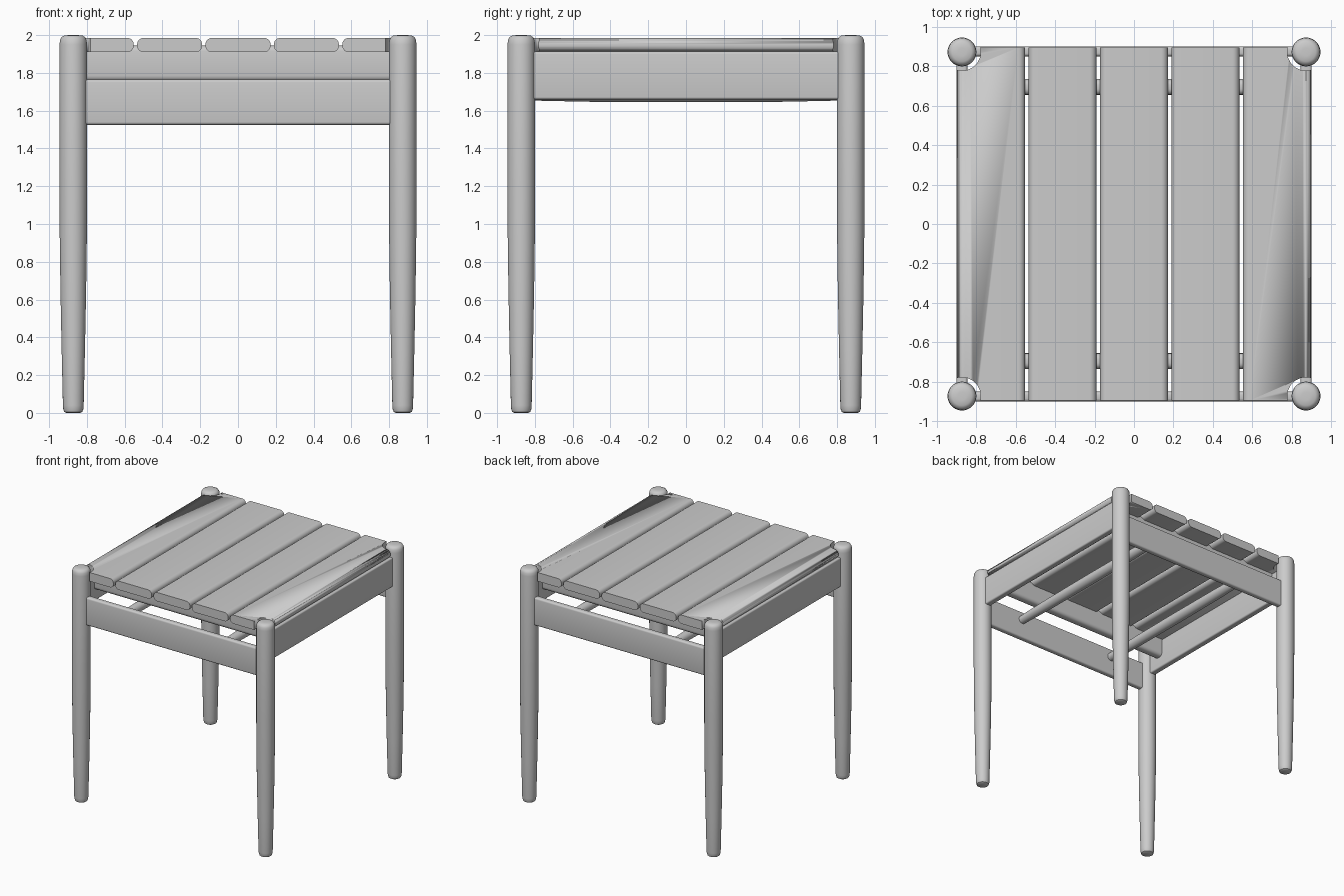
import bpy, bmesh, math
from mathutils import Matrix

if "Cube" in bpy.data.objects:
    bpy.data.objects.remove(bpy.data.objects["Cube"])

LEG = 0.872     # leg centre offset
PITCH = 0.362   # slat spacing


def finish(name, bm):
    bmesh.ops.recalc_face_normals(bm, faces=bm.faces)
    me = bpy.data.meshes.new(name)
    bm.to_mesh(me)
    bm.free()
    ob = bpy.data.objects.new(name, me)
    bpy.context.collection.objects.link(ob)
    bpy.context.view_layer.objects.active = ob
    bpy.ops.object.select_all(action='DESELECT')
    ob.select_set(True)
    bpy.ops.object.shade_smooth_by_angle(angle=math.radians(35))
    return ob


def bar(name, lo, hi, axis, radius, segs=4):
    """Box from lo to hi with the edges running along one axis rounded."""
    bm = bmesh.new()
    bmesh.ops.create_cube(bm, size=1)
    for v in bm.verts:
        v.co = [lo[i] + (v.co[i] + 0.5) * (hi[i] - lo[i]) for i in range(3)]
    edges = [e for e in bm.edges
             if abs((e.verts[0].co - e.verts[1].co)[axis]) > 1e-5]
    bmesh.ops.bevel(bm, geom=edges, offset=radius, segments=segs,
                    profile=0.5, affect='EDGES')
    return finish(name, bm)


def lathe(name, profile, matrix, sides=40):
    """Turn (radius, height) points around z, then place the result."""
    bm = bmesh.new()
    rings = [[bm.verts.new((r * math.cos(2 * math.pi * k / sides),
                            r * math.sin(2 * math.pi * k / sides), h))
              for k in range(sides)] for r, h in profile]
    for a, b in zip(rings, rings[1:]):
        for k in range(sides):
            n = (k + 1) % sides
            bm.faces.new((a[k], a[n], b[n], b[k]))
    bm.faces.new(rings[0][::-1])
    bm.faces.new(rings[-1])
    bm.transform(matrix)
    return finish(name, bm)


# Tapered round legs with softened ends
leg_profile = [(0.038, 0), (0.048, 0.006), (0.053, 0.02), (0.055, 0.04),
               (0.062, 0.35), (0.068, 0.65), (0.072, 0.95), (0.073, 1.2),
               (0.073, 1.95), (0.070, 1.975), (0.062, 1.99), (0.048, 1.998), (0.02, 2.0)]
for sx, side in ((-1, "left"), (1, "right")):
    for sy, end in ((-1, "front"), (1, "back")):
        lathe(f"{end}_{side}_leg", leg_profile,
              Matrix.Translation((sx * LEG, sy * LEG, 0)))

# Low end rails and the cross bearers that carry the slats
for s, end in ((-1, "front"), (1, "back")):
    y0, y1 = sorted((s * 0.85, s * 0.9))
    bar(f"{end}_rail", (-LEG, y0, 1.525), (LEG, y1, 1.765), 0, 0.015)
    y0, y1 = sorted((s * 0.655, s * 0.735))
    bar(f"{end}_bearer", (-0.86, y0, 1.755), (0.86, y1, 1.945), 0, 0.03)

# High side rails and the spindle rods running front to back
spindle = [(0.034, -0.87), (0.038, -0.75), (0.043, -0.5), (0.045, 0),
           (0.043, 0.5), (0.038, 0.75), (0.034, 0.87)]
for s, side in ((-1, "left"), (1, "right")):
    x0, x1 = sorted((s * 0.845, s * 0.9))
    bar(f"{side}_rail", (x0, -LEG, 1.66), (x1, LEG, 1.912), 1, 0.012)
    lathe(f"{side}_rod", spindle,
          Matrix.Translation((s * 0.47, 0, 1.69)) @ Matrix.Rotation(math.pi / 2, 4, 'X'), 24)

# Cutter for the rounded leg notches
bm = bmesh.new()
for sx in (-1, 1):
    for sy in (-1, 1):
        bmesh.ops.create_cone(bm, cap_ends=True, segments=40, radius1=0.095,
                              radius2=0.095, depth=0.4,
                              matrix=Matrix.Translation((sx * LEG, sy * LEG, 1.95)))
cutter = finish("notch_cutter", bm)
cutter.hide_render = True
cutter.hide_set(True)

# Five seat slats, the outer two notched around the legs
for i in range(5):
    cx = (i - 2) * PITCH
    slat = bar(f"seat_slat_{i + 1}", (cx - 0.172, -0.895, 1.91),
               (cx + 0.172, 0.895, 1.985), 1, 0.034, 6)
    if i in (0, 4):
        cut = slat.modifiers.new("notches", 'BOOLEAN')
        cut.operation = 'DIFFERENCE'
        cut.solver = 'EXACT'
        cut.object = cutter
